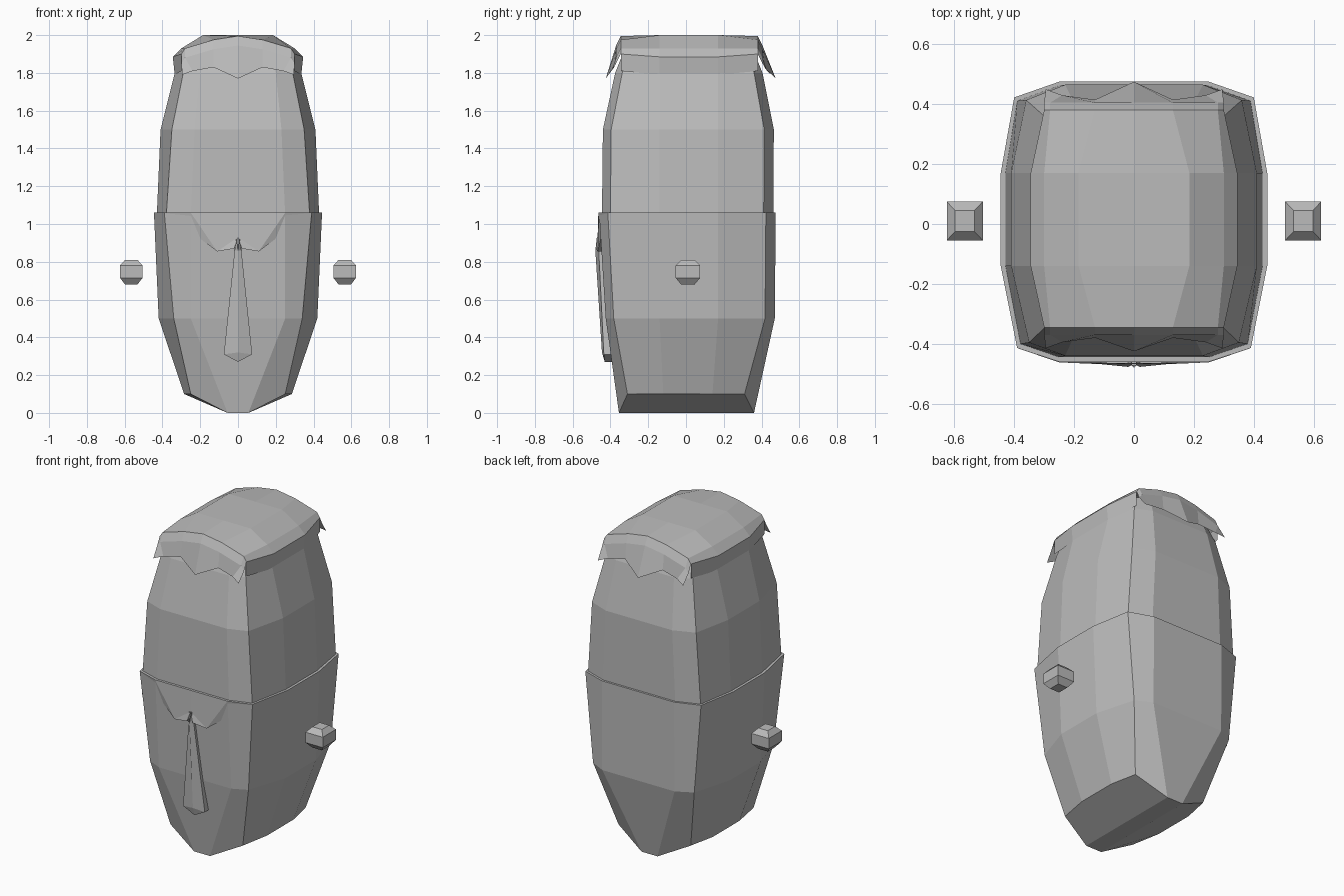
import bpy
import bmesh

if "Cube" in bpy.data.objects:
    bpy.data.objects.remove(bpy.data.objects["Cube"], do_unlink=True)

grey = bpy.data.materials.new("plain grey")
grey.use_nodes = True
colour = (0.5, 0.5, 0.5, 1)
grey.diffuse_color = colour
grey.node_tree.nodes["Principled BSDF"].inputs["Base Color"].default_value = colour


def finish(name, bm):
    """Weld, orient and link a mesh as a flat shaded object."""
    bmesh.ops.remove_doubles(bm, verts=bm.verts, dist=0.0005)
    bmesh.ops.recalc_face_normals(bm, faces=bm.faces)
    mesh = bpy.data.meshes.new(name)
    bm.to_mesh(mesh)
    bm.free()
    mesh.materials.append(grey)
    part = bpy.data.objects.new(name, mesh)
    bpy.context.collection.objects.link(part)
    return part


def mirrored(points):
    """Continue a half outline with its mirror image."""
    return points + [(-x, y, z) for x, y, z in reversed(points)]


def loft(bm, rows, closed):
    """Bridge rows of points with quads."""
    grid = [[bm.verts.new(p) for p in row] for row in rows]
    for low, high in zip(grid, grid[1:]):
        count = len(low)
        for i in range(count if closed else count - 1):
            j = (i + 1) % count
            bm.faces.new((low[i], low[j], high[j], high[i]))
    return grid


def head_ring(z, panel, corner, side, front, back):
    """Rounded box section: panel edge, corner and side points."""
    return mirrored([
        (panel, front, z), (corner, front * 0.9, z),
        (side, -0.14, z), (side, 0.17, z),
        (corner + 0.01, back * 0.89, z), (panel, back, z)])


# Lower face shell, closing on a narrow chin keel
bm = bmesh.new()
keel_front, keel_back = (0.055, -0.355, 0), (0.055, 0.36, 0)
chin = mirrored([
    keel_front, (0.25, -0.31, 0.1), (0.285, -0.12, 0.1),
    (0.285, 0.14, 0.1), (0.25, 0.31, 0.1), keel_back])
shell = loft(bm, [
    chin,
    head_ring(0.5, 0.25, 0.34, 0.42, -0.425, 0.47),
    head_ring(1.06, 0.25, 0.39, 0.445, -0.46, 0.475),
    head_ring(1.06, 0.24, 0.37, 0.42, -0.43, 0.45)], True)
base = shell[0]
bm.faces.new(base[:6])
bm.faces.new(base[6:])
bm.faces.new((base[0], base[5], base[6], base[11]))
finish("lower_face", bm)

# Upper head, nested inside the lower shell
bm = bmesh.new()
skull = loft(bm, [
    head_ring(1.04, 0.25, 0.38, 0.43, -0.445, 0.462),
    head_ring(1.5, 0.23, 0.35, 0.41, -0.44, 0.465),
    head_ring(1.8, 0.2, 0.29, 0.335, -0.375, 0.405),
    head_ring(1.9, 0.19, 0.26, 0.3, -0.335, 0.365)], True)
bm.faces.new(skull[-1])
finish("upper_head", bm)

# Hair cap: arched sections running front to back
end_arch = [(0.3, 1.81), (0.3, 1.9), (0.28, 1.93), (0.13, 1.975), (0, 1.995)]
mid_arch = [(0.335, 1.79), (0.345, 1.885), (0.3, 1.93), (0.185, 2), (0, 2)]
bm = bmesh.new()
loft(bm, [mirrored([(x, y, z) for x, z in arch]) for y, arch in (
    (-0.345, end_arch), (-0.14, mid_arch),
    (0.17, mid_arch), (0.38, end_arch))], False)
finish("hair_cap", bm)

# Zigzag fringes flaring out at the front and the back
for name, edge, flare in (("front_fringe", -0.345, -1), ("back_fringe", 0.38, 1)):
    centre = 0.08 if flare < 0 else 0.095
    top = [(x, edge, z) for x, z in end_arch[1:]]
    mid = [(x, edge + flare * 0.025, z - 0.05) for x, y, z in top]
    tips = [(0.295, edge + flare * 0.07, 1.79), (0.24, edge + flare * 0.05, 1.81),
            (0.13, edge + flare * 0.035, 1.83), (0, edge + flare * centre, 1.77)]
    bm = bmesh.new()
    loft(bm, [mirrored(top), mirrored(mid), mirrored(tips)], False)
    finish(name, bm)

# Brow: a V shaped overhang, one half each side
bm = bmesh.new()
for s in (1, -1):
    outer, top, middle = (0.385, -0.416, 1.06), (0.25, -0.462, 1.06), (0, -0.464, 1.06)
    bridge, inner, tuft = (0, -0.468, 0.93), (0.02, -0.477, 0.87), (0.11, -0.468, 0.855)
    rim = [outer, top, middle, bridge, inner, tuft]
    front = [bm.verts.new((s * x, y, z)) for x, y, z in rim]
    rear = [bm.verts.new((s * x, y + 0.04, z)) for x, y, z in rim]
    bm.faces.new((front[0], front[1], front[5]))
    bm.faces.new((front[1], front[2], front[3], front[5]))
    bm.faces.new(front[3:])
    for i in (3, 4, 5):
        j = (i + 1) % 6
        bm.faces.new((front[i], front[j], rear[j], rear[i]))
finish("brow", bm)

# Nose: a long wedge widening towards its tip
bm = bmesh.new()
outline = mirrored([(0.008, -0.472, 0.93), (0.018, -0.462, 0.86),
                    (0.075, -0.435, 0.31), (0, -0.43, 0.27)])
rear = [(x, y + 0.05, z) for x, y, z in outline]
sides = loft(bm, [rear, outline], True)
bridge = bm.verts.new((0, -0.48, 0.86))
tip = bm.verts.new((0, -0.445, 0.32))
rim = sides[1]
for a, b, c, d in ((0, 1, 2, 3), (7, 6, 5, 4)):
    bm.faces.new((rim[a], rim[b], bridge))
    bm.faces.new((rim[b], rim[c], tip, bridge))
    bm.faces.new((rim[c], rim[d], tip))
finish("nose", bm)

# Floating ears: chamfered studs
for name, s in (("left_ear", 1), ("right_ear", -1)):
    bm = bmesh.new()
    rows = []
    for z, half in ((0.68, 0.033), (0.715, 0.06), (0.78, 0.06), (0.81, 0.033)):
        rows.append([(s * 0.565 + a * half, 0.01 + b * half * 1.08, z)
                     for a, b in ((-1, -1), (1, -1), (1, 1), (-1, 1))])
    stud = loft(bm, rows, True)
    bm.faces.new(stud[0])
    bm.faces.new(stud[-1])
    finish(name, bm)
